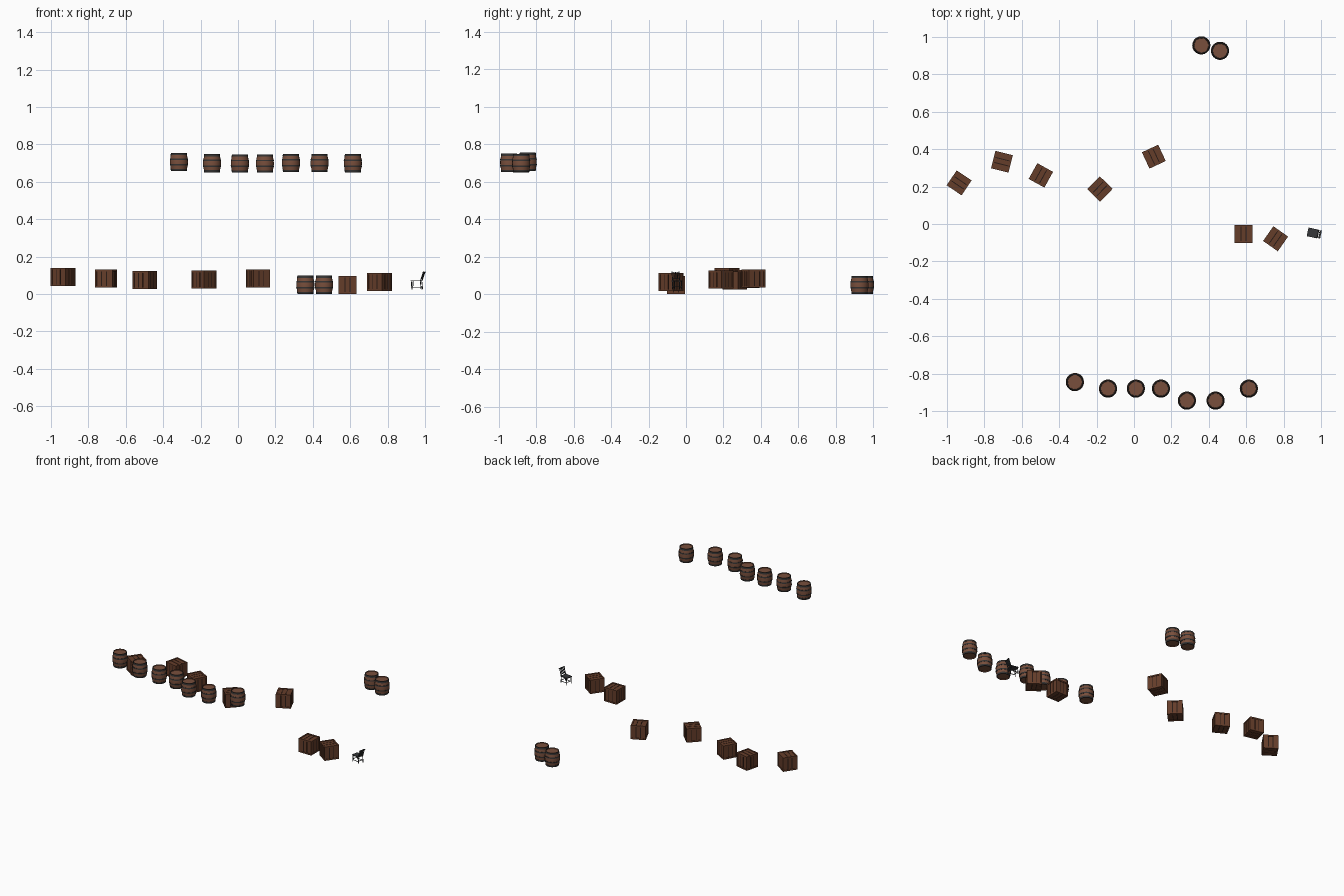
import bpy, bmesh, math
from mathutils import Matrix, Vector

if "Cube" in bpy.data.objects:
    bpy.data.objects.remove(bpy.data.objects["Cube"])


def material(name, rgb):
    m = bpy.data.materials.new(name)
    m.diffuse_color = (*rgb, 1)
    m.use_nodes = True
    m.node_tree.nodes["Principled BSDF"].inputs["Base Color"].default_value = m.diffuse_color
    return m


BARREL_WOOD = material("barrel_wood", (0.19, 0.078, 0.045))
HOOP_IRON = material("hoop_iron", (0.035, 0.033, 0.032))
CRATE_WOOD = material("crate_wood", (0.13, 0.047, 0.023))
CRATE_GAP = material("crate_gap", (0.022, 0.011, 0.008))
CHAIR_DARK = material("chair_dark", (0.035, 0.037, 0.04))


def add_box(bm, centre, size, mat=0, rot=None):
    m = Matrix.Translation(centre) @ (rot or Matrix()) @ Matrix.Diagonal((*size, 1))
    verts = bmesh.ops.create_cube(bm, size=1, matrix=m)["verts"]
    for f in {f for v in verts for f in v.link_faces}:
        f.material_index = mat


def add_bar(bm, a, b, width, depth=None):
    a, b = Vector(a), Vector(b)
    rot = (b - a).to_track_quat('Z', 'Y').to_matrix().to_4x4()
    add_box(bm, (a + b) / 2, (width, depth or width, (b - a).length), 0, rot)


def make_mesh(name, bm, mats):
    bmesh.ops.recalc_face_normals(bm, faces=bm.faces[:])
    me = bpy.data.meshes.new(name)
    bm.to_mesh(me)
    bm.free()
    for m in mats:
        me.materials.append(m)
    return me


def place(name, mesh, loc, deg=0):
    ob = bpy.data.objects.new(name, mesh)
    ob.location = loc
    ob.rotation_euler.z = math.radians(deg)
    bpy.context.collection.objects.link(ob)
    return ob


def barrel_mesh(h=0.098, sides=20):
    # Profile points (radius, z, material of the band that follows)
    half = [(0.0, 0.005, 0), (0.038, 0.005, 0), (0.039, 0.0, 1), (0.0425, 0.0, 1),
            (0.0445, 0.012, 1), (0.0435, 0.012, 0), (0.0462, 0.029, 1),
            (0.0478, 0.029, 1), (0.0488, 0.037, 1), (0.0475, 0.037, 0)]
    prof = half + [(0.0482, h / 2, 0)]
    bands = [p[2] for p in half]
    prof += [(r, h - z, m) for r, z, m in reversed(half)]
    bands += bands[::-1]
    bm = bmesh.new()
    rings = []
    for r, z, _ in prof:
        if r == 0:
            rings.append([bm.verts.new((0, 0, z))] * sides)
        else:
            rings.append([bm.verts.new((r * math.cos(i * math.tau / sides),
                                        r * math.sin(i * math.tau / sides), z))
                          for i in range(sides)])
    for lo, hi, mat in zip(rings, rings[1:], bands):
        for i in range(sides):
            j = (i + 1) % sides
            corners = list(dict.fromkeys((lo[i], lo[j], hi[j], hi[i])))
            bm.faces.new(corners).material_index = mat
    return make_mesh("barrel", bm, [BARREL_WOOD, HOOP_IRON])


def crate_mesh(s=0.096):
    bm = bmesh.new()
    h, beam, inset = s / 2, 0.009, 0.003
    # Dark core showing through the gaps
    core = s - 2 * inset - 0.003
    add_box(bm, (0, 0, h), (core, core, core), 1)
    # Frame beams along the twelve edges
    o = h - beam / 2
    for a in (-o, o):
        for b in (-o, o):
            add_box(bm, (a, b, h), (beam, beam, s))
            add_box(bm, (0, a, h + b), (s - 2 * beam, beam, beam))
            add_box(bm, (a, 0, h + b), (beam, s - 2 * beam, beam))
    # Three planks on each of the six faces
    inner = s - 2 * beam
    gap = 0.005
    w = (inner - 2 * gap) / 3
    d = h - inset - 0.001
    for k in (-1, 0, 1):
        u = k * (w + gap)
        for side in (-d, d):
            add_box(bm, (u, side, h), (w, 0.002, inner))
            add_box(bm, (side, u, h), (0.002, w, inner))
            add_box(bm, (u, 0, h + side), (w, inner, 0.002))
    return make_mesh("crate", bm, [CRATE_WOOD, CRATE_GAP])


def chair_mesh():
    # Chair faces -x, the backrest leans towards +x
    bm = bmesh.new()
    add_box(bm, (-0.006, 0, 0.047), (0.055, 0.047, 0.005))
    for y in (-0.019, 0.019):
        # legs, side stretcher and leaning back post
        add_bar(bm, (-0.029, y, 0.045), (-0.032, y, 0), 0.0035)
        add_bar(bm, (0.018, y, 0.045), (0.023, y, 0), 0.0035)
        add_bar(bm, (-0.031, y, 0.013), (0.021, y, 0.013), 0.003)
        add_bar(bm, (0.019, y, 0.046), (0.036, y, 0.096), 0.004)
    for x, z in ((-0.031, 0.018), (0.021, 0.018)):
        add_bar(bm, (x, -0.019, z), (x, 0.019, z), 0.003)
    # backrest rails and spindles
    add_bar(bm, (0.0345, -0.022, 0.093), (0.0345, 0.022, 0.093), 0.010, 0.004)
    add_bar(bm, (0.023, -0.019, 0.058), (0.023, 0.019, 0.058), 0.004)
    for y in (-0.0095, 0, 0.0095):
        add_bar(bm, (0.023, y, 0.058), (0.034, y, 0.091), 0.003, 0.005)
    # Put rails upright regardless of bar roll
    return make_mesh("chair", bm, [CHAIR_DARK])


# Barrels: two on the floor, seven on the upper level
barrel = barrel_mesh()
barrels = [(0.36, 0.955, 0), (0.46, 0.926, 0),
           (-0.316, -0.845, 0.657), (-0.139, -0.88, 0.65), (0.01, -0.88, 0.649),
           (0.144, -0.88, 0.649), (0.283, -0.944, 0.652), (0.436, -0.944, 0.652),
           (0.614, -0.88, 0.651)]
for i, loc in enumerate(barrels):
    ob = place(f"barrel_{i + 1}", barrel, loc, 9 * i)
    if i == 0:
        bpy.context.view_layer.objects.active = ob
        ob.select_set(True)
        bpy.ops.object.shade_smooth_by_angle(angle=math.radians(35))

# Crates: winding line climbing gently to the left
crate = crate_mesh()
crates = [(-0.935, 0.22, 0.043, 56), (-0.706, 0.333, 0.034, 76), (-0.498, 0.26, 0.026, -29),
          (-0.182, 0.187, 0.029, -44), (0.106, 0.36, 0.035, 25), (0.586, -0.053, 0.001, 0),
          (0.757, -0.079, 0.017, -35)]
for i, (x, y, z, deg) in enumerate(crates):
    place(f"crate_{i + 1}", crate, (x, y, z), deg)

# Chair at the right-hand end
place("chair", chair_mesh(), (0.961, -0.049, 0.024), -12)
